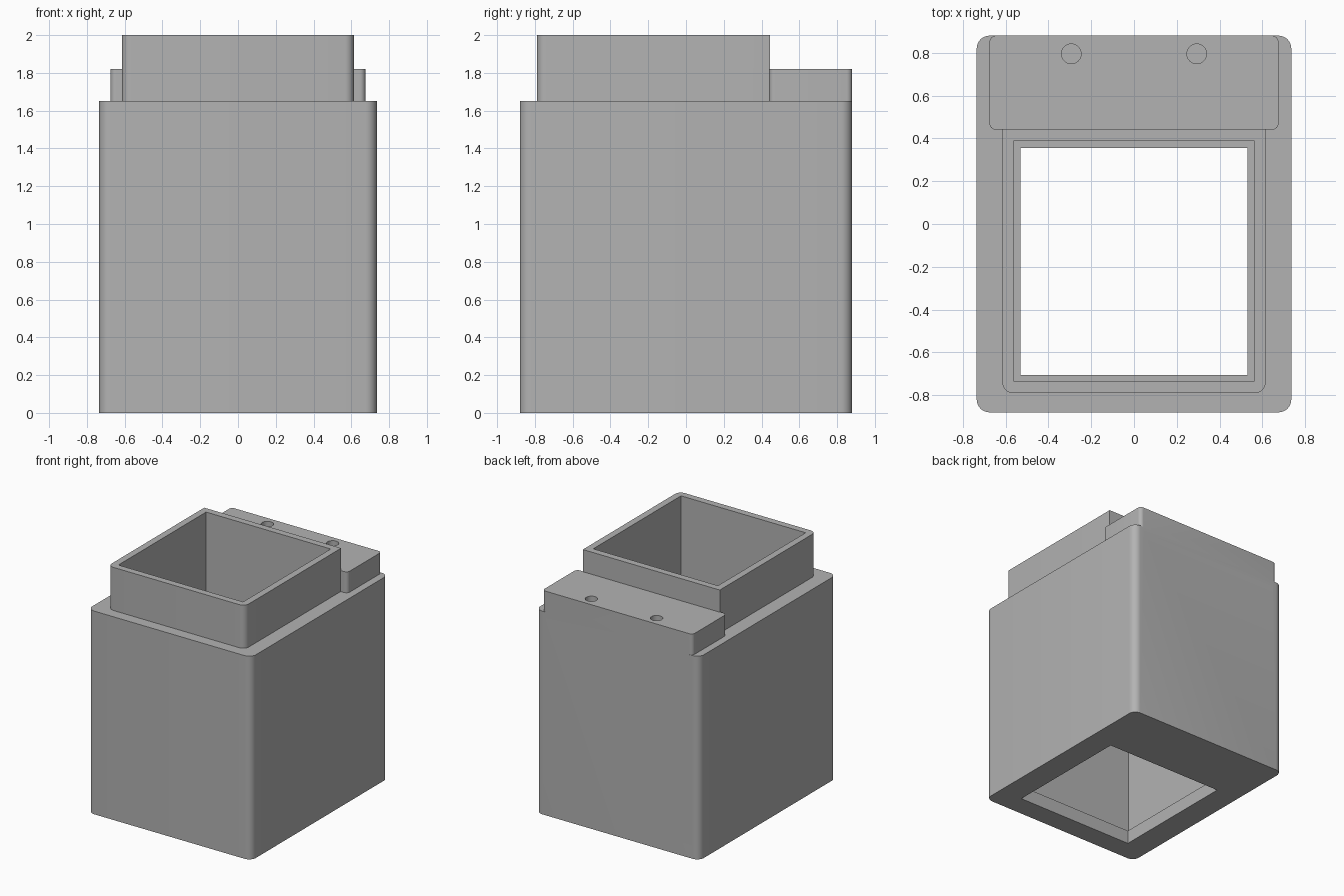
import bpy
import bmesh
from math import cos, sin, pi

cube = bpy.data.objects.get("Cube")
if cube:
    bpy.data.objects.remove(cube, do_unlink=True)

grey = bpy.data.materials.new("plain grey")
grey.use_nodes = True
grey.diffuse_color = (0.45, 0.45, 0.45, 1)
grey.node_tree.nodes["Principled BSDF"].inputs["Base Color"].default_value = grey.diffuse_color


def prism(name, outline, z0, z1):
    """Extrude a counter-clockwise outline from z0 to z1."""
    bm = bmesh.new()
    base = bm.faces.new([bm.verts.new((x, y, z0)) for x, y in outline])
    top = bmesh.ops.extrude_face_region(bm, geom=[base])["geom"]
    bmesh.ops.translate(bm, vec=(0, 0, z1 - z0),
                        verts=[g for g in top if isinstance(g, bmesh.types.BMVert)])
    bmesh.ops.recalc_face_normals(bm, faces=bm.faces)
    mesh = bpy.data.meshes.new(name)
    bm.to_mesh(mesh)
    bm.free()
    mesh.materials.append(grey)
    obj = bpy.data.objects.new(name, mesh)
    bpy.context.collection.objects.link(obj)
    return obj


def rounded(half_x, front, back, r_front=0, r_back=0, steps=8):
    """Rectangle outline with separate front and back corner radii."""
    points = []
    corners = [(half_x, back, 1, 1, r_back), (-half_x, back, -1, 1, r_back),
               (-half_x, front, -1, -1, r_front), (half_x, front, 1, -1, r_front)]
    for i, (x, y, sx, sy, r) in enumerate(corners):
        for k in range(steps + 1 if r else 1):
            a = (i + k / steps) * pi / 2
            points.append((x - sx * r + r * cos(a), y - sy * r + r * sin(a)))
    return points


def circle(cx, cy, r, n=32):
    return [(cx + r * cos(2 * pi * k / n), cy + r * sin(2 * pi * k / n)) for k in range(n)]


def combine(target, tool, operation):
    mod = target.modifiers.new(tool.name, "BOOLEAN")
    mod.operation = operation
    mod.solver = "EXACT"
    mod.object = tool
    bpy.context.view_layer.objects.active = target
    bpy.ops.object.modifier_apply(modifier=mod.name)
    bpy.data.objects.remove(tool, do_unlink=True)


# Main body with the raised collar and the rear mounting block
housing = prism("housing", rounded(0.735, -0.88, 0.88, 0.06, 0.06), 0, 1.65)
combine(housing, prism("rear_block", rounded(0.675, 0.44, 0.88, 0.03, 0.03), 1.6, 1.82), "UNION")
combine(housing, prism("collar", rounded(0.615, -0.79, 0.445, 0.05), 1.6, 2), "UNION")

# Square shaft, narrowed by a lip at the bottom
combine(housing, prism("shaft", rounded(0.56, -0.735, 0.39), 0.11, 2.1), "DIFFERENCE")
combine(housing, prism("bottom_opening", rounded(0.53, -0.705, 0.355), -0.1, 0.3), "DIFFERENCE")

# Screw holes in the rear block
for side in (-1, 1):
    combine(housing, prism("screw_hole", circle(side * 0.293, 0.795, 0.046), 1.45, 1.9), "DIFFERENCE")

bpy.ops.object.select_all(action="DESELECT")
housing.select_set(True)
bpy.context.view_layer.objects.active = housing
bpy.ops.object.shade_smooth_by_angle()
